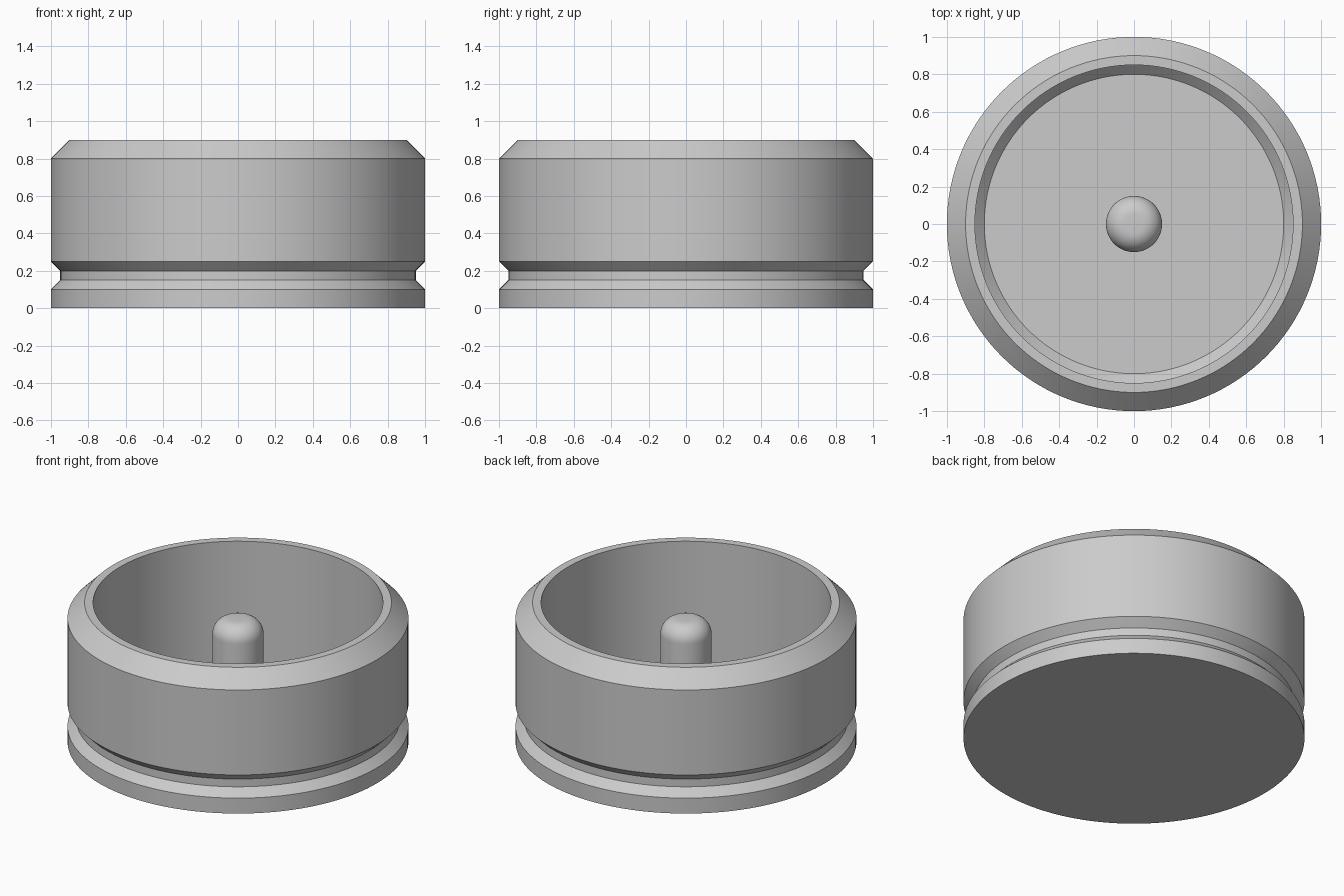
import bpy
import bmesh
from math import sin, cos, pi, radians

cube = bpy.data.objects.get("Cube")
if cube:
    bpy.data.objects.remove(cube, do_unlink=True)

grey = bpy.data.materials.new("light grey")
grey.use_nodes = True
colour = (0.6, 0.6, 0.6, 1)
grey.diffuse_color = colour
grey.node_tree.nodes["Principled BSDF"].inputs["Base Color"].default_value = colour


def lathe(name, profile, steps):
    """Spin a (radius, height) profile about z into a smooth solid."""
    bm = bmesh.new()
    points = [bm.verts.new((r, 0, z)) for r, z in profile]
    edges = [bm.edges.new(pair) for pair in zip(points, points[1:])]
    bmesh.ops.spin(bm, geom=points + edges, cent=(0, 0, 0), axis=(0, 0, 1),
                   angle=2 * pi, steps=steps, use_duplicate=False)
    bmesh.ops.remove_doubles(bm, verts=bm.verts[:], dist=0.0001)
    bmesh.ops.recalc_face_normals(bm, faces=bm.faces[:])
    mesh = bpy.data.meshes.new(name)
    bm.to_mesh(mesh)
    bm.free()
    mesh.materials.append(grey)
    obj = bpy.data.objects.new(name, mesh)
    bpy.context.collection.objects.link(obj)
    bpy.ops.object.select_all(action="DESELECT")
    obj.select_set(True)
    bpy.context.view_layer.objects.active = obj
    bpy.ops.object.shade_smooth_by_angle(angle=radians(30))
    return obj


# Open cup: foot, groove, wall, bevelled rim, hollow with chamfered floor
lathe("cup_body", [
    (0, 0), (1, 0), (1, 0.1), (0.95, 0.15), (0.95, 0.2), (1, 0.25),
    (1, 0.8), (0.9, 0.9), (0.85, 0.9), (0.85, 0.1), (0.8, 0.05), (0, 0.05),
], 128)

# Central pin with a rounded top edge
fillet, pin_radius, pin_top = 0.1, 0.15, 0.8
arc = [(pin_radius - fillet + fillet * cos(a), pin_top - fillet + fillet * sin(a))
       for a in (pi / 2 * i / 10 for i in range(11))]
lathe("centre_pin", [(pin_radius, 0.04)] + arc + [(0, pin_top)], 64)
